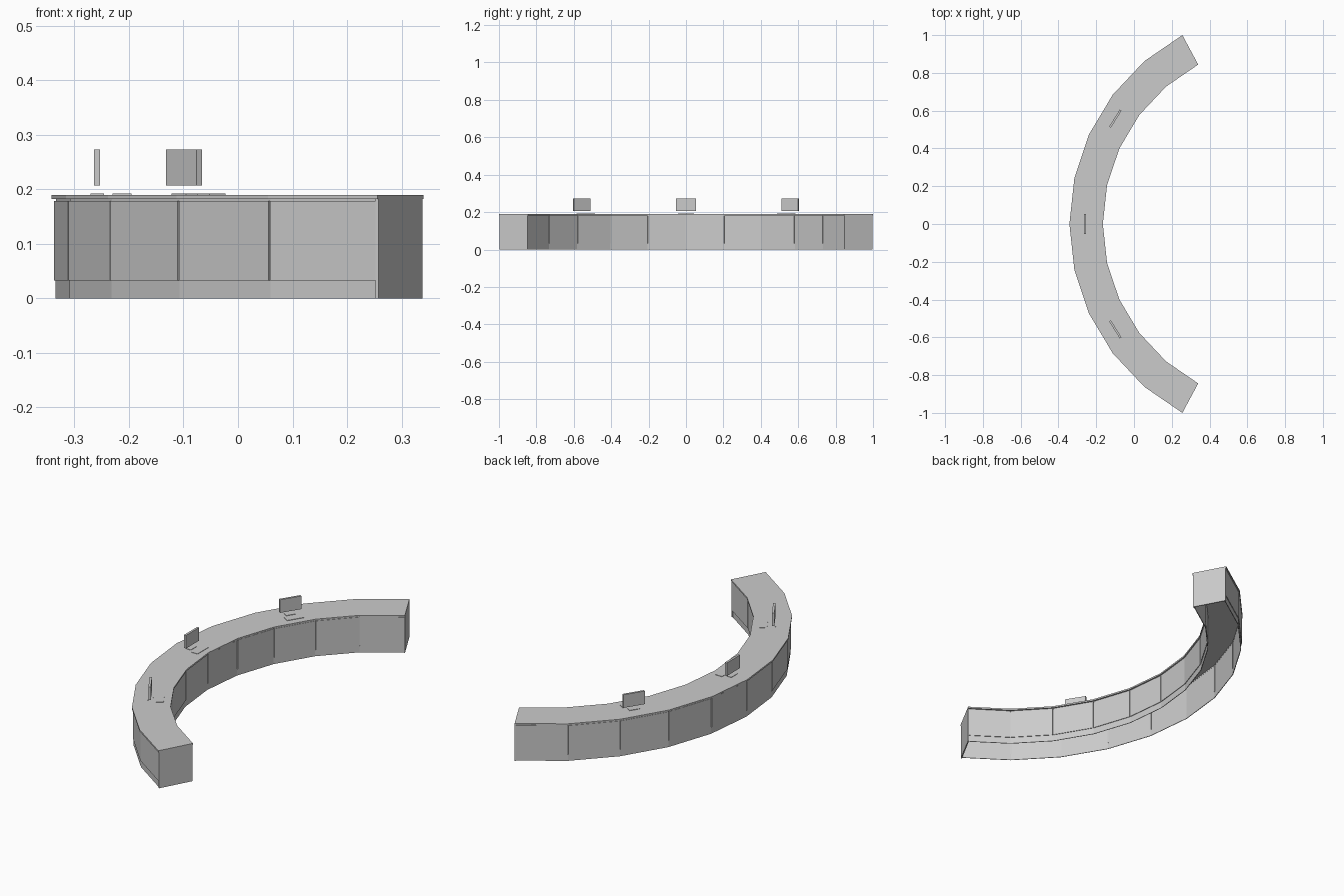
import bpy, bmesh, math
from mathutils import Vector

if "Cube" in bpy.data.objects:
    bpy.data.objects.remove(bpy.data.objects["Cube"])

CX = 0.793                      # arc centre on the x axis
N = 10                          # segments along the arc
HALF = math.radians(61.77)
STEP = 2 * HALF / N

grey = bpy.data.materials.new("light_grey")
grey.diffuse_color = (0.6, 0.6, 0.6, 1)
grey.use_nodes = True
grey.node_tree.nodes["Principled BSDF"].inputs["Base Color"].default_value = grey.diffuse_color


def pt(r, a):
    # point on the arc; angle 0 points to -x
    return Vector((CX - r * math.cos(a), r * math.sin(a)))


def finish(name, bm):
    bmesh.ops.recalc_face_normals(bm, faces=bm.faces[:])
    me = bpy.data.meshes.new(name)
    bm.to_mesh(me)
    bm.free()
    me.materials.append(grey)
    ob = bpy.data.objects.new(name, me)
    bpy.context.collection.objects.link(ob)
    return ob


def prism(bm, foot, z0, z1):
    lo = [bm.verts.new((p.x, p.y, z0)) for p in foot]
    hi = [bm.verts.new((p.x, p.y, z1)) for p in foot]
    n = len(foot)
    bm.faces.new(lo)
    bm.faces.new(hi)
    for i in range(n):
        j = (i + 1) % n
        bm.faces.new((lo[i], lo[j], hi[j], hi[i]))


def arc_band(name, r0, r1, z0, z1):
    # continuous faceted band between two radii
    bm = bmesh.new()
    angs = [-HALF + i * STEP for i in range(N + 1)]
    rings = []
    for a in angs:
        p, q = pt(r0, a), pt(r1, a)
        rings.append([bm.verts.new((v.x, v.y, z))
                      for v, z in ((p, z0), (q, z0), (q, z1), (p, z1))])
    for a, b in zip(rings, rings[1:]):
        for k in range(4):
            m = (k + 1) % 4
            bm.faces.new((a[k], a[m], b[m], b[k]))
    bm.faces.new(rings[0])
    bm.faces.new(rings[-1])
    return finish(name, bm)


def panels(name, r0, r1, z0, z1, gap):
    # one flat panel per segment, with a groove between neighbours
    bm = bmesh.new()
    for i in range(N):
        a, b = -HALF + i * STEP, -HALF + (i + 1) * STEP
        foot = []
        for r, order in ((r0, 1), (r1, -1)):
            p, q = pt(r, a), pt(r, b)
            d = (q - p).normalized() * gap / 2
            foot += [p + d, q - d][::order]
        prism(bm, foot, z0, z1)
    return finish(name, bm)


def groove_backs(name, r0, r1, z0, z1):
    # narrow recessed strips behind the panel joints
    bm = bmesh.new()
    for i in range(1, N):
        a, w = -HALF + i * STEP, 0.004
        prism(bm, [pt(r0, a - w), pt(r1, a - w), pt(r1, a + w), pt(r0, a + w)], z0, z1)
    return finish(name, bm)


def plate(name, r, a, thick, length, z0, z1):
    # small box turned to face along the radius
    c, t = pt(r, a), Vector((math.sin(a), math.cos(a))) * length / 2
    n = Vector((-math.cos(a), math.sin(a))) * thick / 2
    bm = bmesh.new()
    prism(bm, [c - t - n, c + t - n, c + t + n, c - t + n], z0, z1)
    return finish(name, bm)


# counter top
arc_band("counter_top", 0.958, 1.135, 0.182, 0.19)

# outer and inner walls: plinth, panels, joints and shadow gap under the top
for side, face, back in (("outer", 1.131, -1), ("inner", 0.962, 1)):
    def band(d0, d1):
        return sorted((face + back * d0, face + back * d1))
    arc_band(side + "_plinth", *band(0.003, 0.006), 0, 0.033)
    panels(side + "_panels", *band(0, 0.005), 0.033, 0.179, 0.004)
    groove_backs(side + "_joints", *band(0.005, 0.007), 0.033, 0.179)
    arc_band(side + "_shadow_gap", *band(0.004, 0.006), 0.178, 0.183)

# closed ends
for label, s in (("left", -1), ("right", 1)):
    a0, a1 = s * HALF, s * (HALF - 0.005)
    bm = bmesh.new()
    prism(bm, [pt(0.961, a0), pt(1.132, a0), pt(1.132, a1), pt(0.961, a1)], 0, 0.182)
    finish(label + "_end_panel", bm)

# three work places: screen, flat base and keyboard
for i, deg in enumerate((-32, 0, 32)):
    a = math.radians(deg)
    plate(f"screen_{i}", 1.052, a, 0.011, 0.106, 0.207, 0.273)
    plate(f"screen_base_{i}", 1.051, a, 0.025, 0.05, 0.19, 0.192)
    plate(f"keyboard_{i}", 1.006, a, 0.035, 0.085, 0.19, 0.192)
